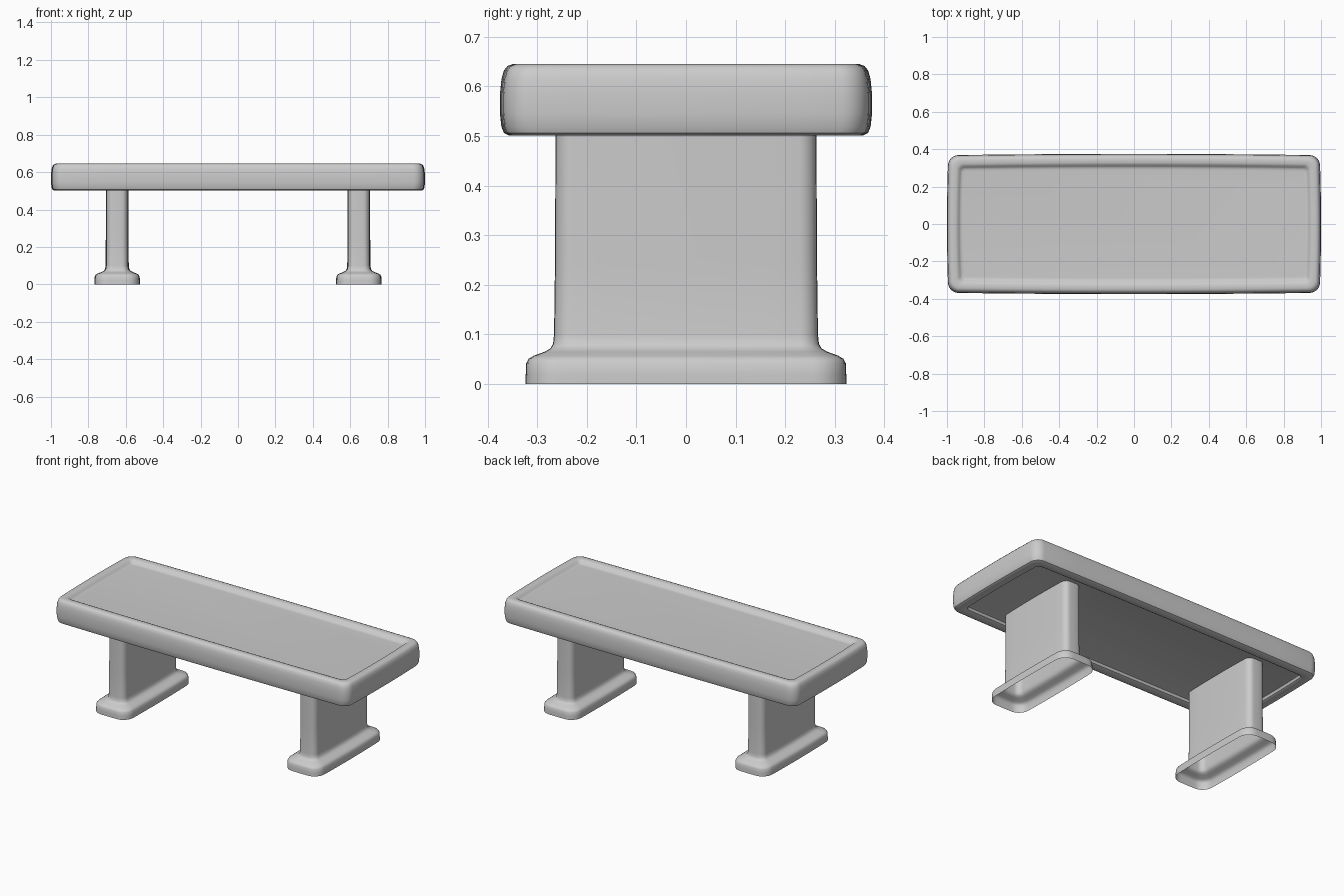
import bpy, bmesh
from math import pi, cos, sin

if "Cube" in bpy.data.objects:
    bpy.data.objects.remove(bpy.data.objects["Cube"])


def outline(hx, hy, r, bow, z):
    """Rounded rectangle with slightly bowed sides."""
    pts = []
    for i, (sx, sy) in enumerate([(1, 1), (-1, 1), (-1, -1), (1, -1)]):
        for k in range(7):
            a = i * pi / 2 + k * pi / 12
            pts.append((sx * (hx - r) + r * cos(a), sy * (hy - r) + r * sin(a)))
        # extra points along the straight side after this corner
        nx, ny = [(-1, 1), (-1, -1), (1, -1), (1, 1)][i]
        x0, y0 = pts[-1]
        a = (i + 1) * pi / 2
        x1 = nx * (hx - r) + r * cos(a)
        y1 = ny * (hy - r) + r * sin(a)
        for k in range(1, 8):
            t = k / 8
            pts.append((x0 + (x1 - x0) * t, y0 + (y1 - y0) * t))
    out = []
    for x, y in pts:
        bx = 1 - bow / hx * (y / hy) ** 2
        by = 1 - bow / hy * (x / hx) ** 2
        out.append((x * bx, y * by, z))
    return out


def loft(name, rings, caps, cx=0.0):
    """Skin a stack of outlines from bottom to top."""
    bm = bmesh.new()
    loops = [[bm.verts.new((x + cx, y, z)) for x, y, z in ring] for ring in rings]
    n = len(loops[0])
    for a, b in zip(loops, loops[1:]):
        for i in range(n):
            j = (i + 1) % n
            bm.faces.new((a[i], a[j], b[j], b[i]))
    if caps:
        bm.faces.new(loops[0][::-1])
        bm.faces.new(loops[-1])
    me = bpy.data.meshes.new(name)
    bm.to_mesh(me)
    bm.free()
    ob = bpy.data.objects.new(name, me)
    bpy.context.collection.objects.link(ob)
    bpy.context.view_layer.objects.active = ob
    ob.select_set(True)
    bpy.ops.object.shade_smooth_by_angle(angle=0.7)
    ob.select_set(False)
    return ob


# Bench top: rounded rim with a shallow recess above and below (inset, z)
profile = [(.078, .522), (.070, .520), (.064, .506), (.054, .501), (.018, .501),
           (.008, .506), (.003, .518), (0, .545), (0, .585), (.003, .615),
           (.008, .632), (.015, .641), (.026, .645), (.048, .644), (.058, .640),
           (.066, .630), (.074, .625), (.085, .624)]
loft("bench_top",
     [outline(1 - d, .375 - d, max(.055 - d * .5, .015), .007, z) for d, z in profile],
     True)

# Legs: hollow, open-bottomed pedestals flaring into a foot (half x, half y, z)
leg = [(.122, .324, 0), (.122, .323, .02), (.120, .322, .042), (.115, .317, .051),
       (.106, .307, .057), (.085, .285, .065), (.072, .273, .072), (.065, .268, .081),
       (.062, .266, .10), (.061, .264, .25), (.061, .263, .522)]
for side, sx in (("left", -1), ("right", 1)):
    loft(side + "_leg",
         [outline(hx, hy, hx * .5, .005, z) for hx, hy, z in leg],
         False, sx * .646)
